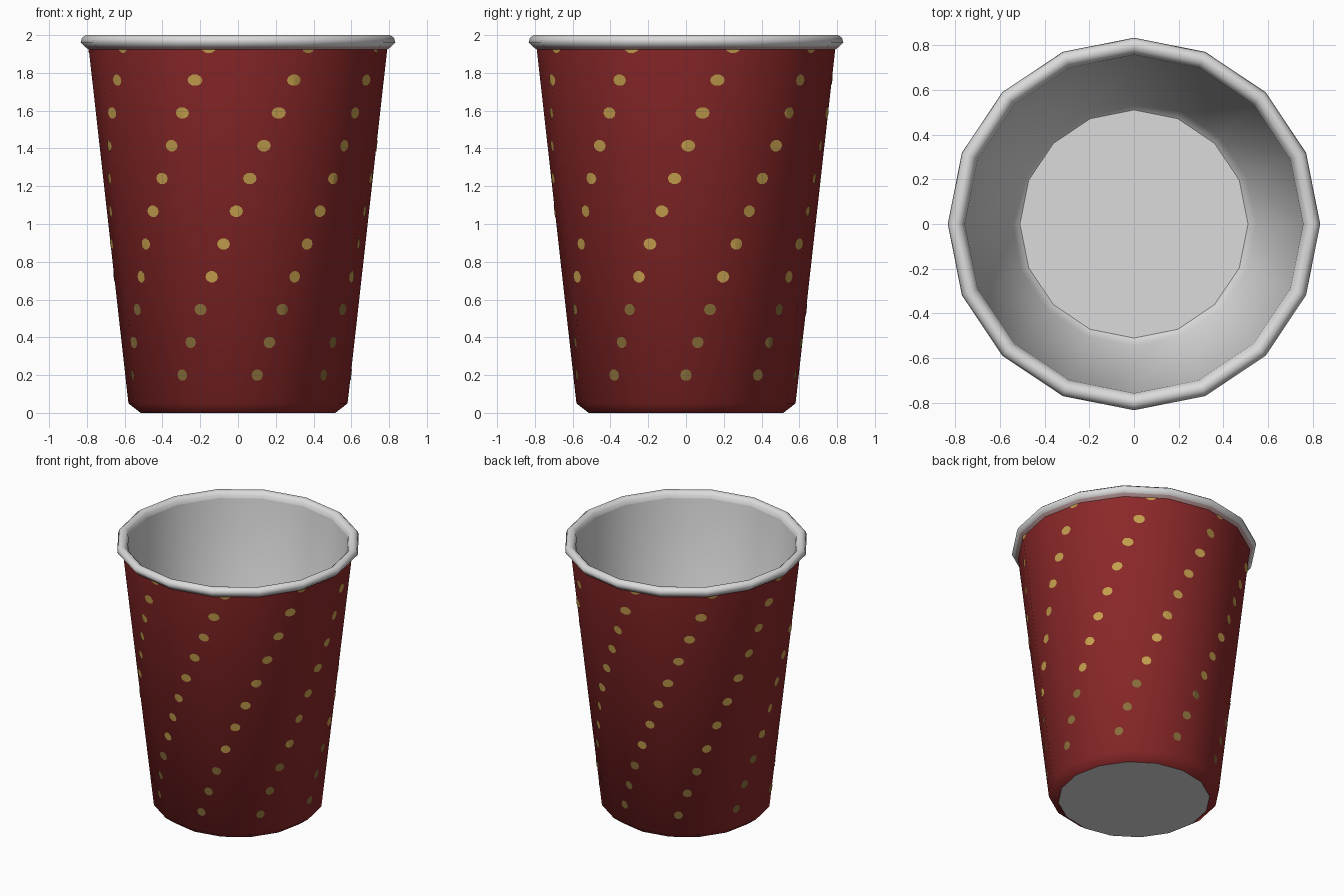
import bpy, bmesh, math
from mathutils import Vector

if "Cube" in bpy.data.objects:
    bpy.data.objects.remove(bpy.data.objects["Cube"])

SIDES = 16
STEP = 2 * math.pi / SIDES


def material(name, rgb):
    m = bpy.data.materials.new(name)
    m.diffuse_color = (*rgb, 1)
    m.use_nodes = True
    m.node_tree.nodes["Principled BSDF"].inputs["Base Color"].default_value = m.diffuse_color
    return m


red = material("deep red", (0.26, 0.021, 0.022))
white = material("paper white", (0.72, 0.71, 0.715))
pink = material("dusty pink", (0.58, 0.36, 0.36))
gold = material("gold", (0.56, 0.35, 0.075))
dark_gold = material("dark gold", (0.25, 0.16, 0.044))


def finish(bm, name, mats, angle=60):
    me = bpy.data.meshes.new(name)
    bm.to_mesh(me)
    bm.free()
    ob = bpy.data.objects.new(name, me)
    bpy.context.collection.objects.link(ob)
    for m in mats:
        me.materials.append(m)
    bpy.ops.object.select_all(action='DESELECT')
    ob.select_set(True)
    bpy.context.view_layer.objects.active = ob
    bpy.ops.object.shade_smooth_by_angle(angle=math.radians(angle))
    return ob


def lathe(name, profile, mats, rule=None, cap=None):
    """Spin (radius, z) points; outer profiles run upward, inner ones downward."""
    bm = bmesh.new()
    rings = [[bm.verts.new((r * math.cos(k * STEP), r * math.sin(k * STEP), z))
              for k in range(SIDES)] for r, z in profile]
    for i, (a, b) in enumerate(zip(rings, rings[1:])):
        for k in range(SIDES):
            n = (k + 1) % SIDES
            f = bm.faces.new((a[k], a[n], b[n], b[k]))
            if rule:
                f.material_index = rule(i)
    if cap == "last":
        bm.faces.new(rings[-1])
    return finish(bm, name, mats)


# Outer tapered wall with chamfered foot
lathe("outer_wall", [(0.515, 0), (0.58, 0.05), (0.79, 1.925)], [red])

# Rolled rim, tinted on its lowest band
lathe("rim", [(0.79, 1.923), (0.812, 1.94), (0.833, 1.962), (0.826, 1.985), (0.807, 2.0),
              (0.782, 1.996), (0.765, 1.98), (0.757, 1.955)],
      [white, pink], lambda i: 1 if i == 0 else 0)

# Inner wall and floor
lathe("inner_wall", [(0.757, 1.955), (0.545, 0.06), (0.51, 0.03)], [white])
bm = bmesh.new()
bmesh.ops.create_circle(bm, cap_ends=True, segments=SIDES, radius=0.51)
bmesh.ops.translate(bm, verts=bm.verts, vec=(0, 0, 0.03))
finish(bm, "inner_floor", [white])

# Underside disc
bm = bmesh.new()
bmesh.ops.create_circle(bm, cap_ends=True, segments=SIDES, radius=0.515)
bmesh.ops.reverse_faces(bm, faces=bm.faces)
finish(bm, "underside", [white])


# Gold dots: nine slanted columns, folded onto the wall facets
def wall_radius(z):
    return 0.58 + (z - 0.05) * 0.21 / 1.875


bm = bmesh.new()
for row in range(11):
    zc = 0.2 + 0.1735 * row
    for col in range(9):
        ac = math.radians(-90 + 10 + 40 * col + 5.85 * row)
        ring = []
        for j in range(10):
            t = 2 * math.pi * j / 10
            a = ac + 0.052 * math.cos(t)
            z = zc + 0.031 * math.sin(t)
            ring.append(bm.verts.new((math.cos(a), math.sin(a), z)))
        bm.faces.new(ring).material_index = 1 if row < 3 else 0


def cut(co, no, clear=False):
    bmesh.ops.bisect_plane(bm, geom=bm.verts[:] + bm.edges[:] + bm.faces[:], dist=1e-5,
                           plane_co=co, plane_no=no, clear_outer=clear)


for k in range(SIDES // 2):
    cut((0, 0, 0), (-math.sin(k * STEP), math.cos(k * STEP), 0))
cut((0, 0, 1.924), (0, 0, 1), True)
for v in bm.verts:
    a = math.atan2(v.co.y, v.co.x)
    r = wall_radius(v.co.z) * math.cos(STEP / 2) / math.cos(a % STEP - STEP / 2) + 0.003
    v.co = Vector((r * math.cos(a), r * math.sin(a), v.co.z))
finish(bm, "dots", [gold, dark_gold])
